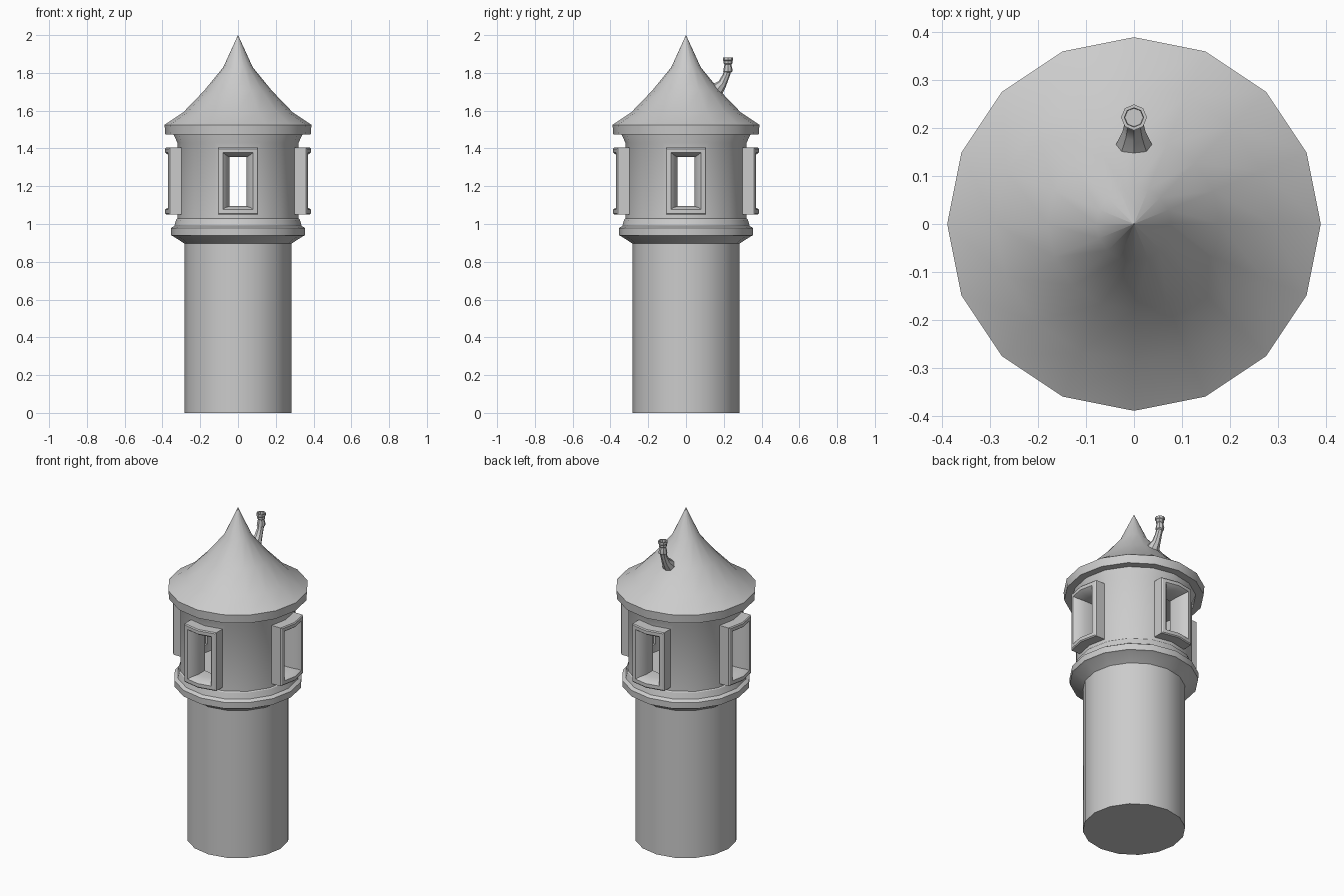
import bpy, bmesh, math
from mathutils import Vector, Matrix

if "Cube" in bpy.data.objects:
    bpy.data.objects.remove(bpy.data.objects["Cube"])

grey = bpy.data.materials.new("stone grey")
grey.diffuse_color = (0.6, 0.6, 0.6, 1)
grey.use_nodes = True
grey.node_tree.nodes["Principled BSDF"].inputs["Base Color"].default_value = grey.diffuse_color


def finish(name, bm, smooth=True):
    bmesh.ops.remove_doubles(bm, verts=bm.verts, dist=1e-5)
    bmesh.ops.recalc_face_normals(bm, faces=bm.faces)
    me = bpy.data.meshes.new(name)
    bm.to_mesh(me)
    bm.free()
    me.materials.append(grey)
    ob = bpy.data.objects.new(name, me)
    bpy.context.collection.objects.link(ob)
    if smooth:
        shade(ob)
    return ob


def activate(ob):
    bpy.ops.object.select_all(action='DESELECT')
    ob.select_set(True)
    bpy.context.view_layer.objects.active = ob


def shade(ob):
    activate(ob)
    bpy.ops.object.shade_smooth_by_angle(angle=math.radians(30))


def skin(bm, loops, close=False, caps=True):
    """Bridge equal-sized rings of points with quads."""
    rings = [[bm.verts.new(p) for p in loop] for loop in loops]
    n = len(rings[0])
    pairs = list(zip(rings, rings[1:])) + ([(rings[-1], rings[0])] if close else [])
    for a, b in pairs:
        for i in range(n):
            j = (i + 1) % n
            bm.faces.new((a[i], a[j], b[j], b[i]))
    if caps and not close:
        bm.faces.new(rings[0])
        bm.faces.new(rings[-1])


def lathe(name, profile, n=16, smooth=True):
    bm = bmesh.new()
    skin(bm, [[(r * math.cos(2 * math.pi * i / n), r * math.sin(2 * math.pi * i / n), z)
               for i in range(n)] for r, z in profile])
    return finish(name, bm, smooth)


def box(name, size, centre):
    bm = bmesh.new()
    bmesh.ops.create_cube(bm, size=1, matrix=Matrix.Translation(centre) @ Matrix.Diagonal((*size, 1)))
    return finish(name, bm, False)


# tower shaft
lathe("tower_shaft", [(0.283, 0), (0.283, 0.90)])

# lookout room with collar and cornice, hollow, with four window openings
room = lathe("lookout_room", [(0.28, 0.894), (0.343, 0.935), (0.355, 0.94), (0.356, 0.978),
                              (0.337, 0.99), (0.327, 1.025), (0.321, 1.03), (0.321, 1.43),
                              (0.342, 1.476), (0.342, 1.485)], smooth=False)
cutters = [lathe("room_cutter", [(0.265, 1.03), (0.265, 1.43)], smooth=False),
           box("window_cutter_x", (1, 0.13, 0.29), (0, 0, 1.222)),
           box("window_cutter_y", (0.13, 1, 0.29), (0, 0, 1.222))]
for c in cutters:
    c.hide_render = True
    mod = room.modifiers.new("cut", 'BOOLEAN')
    mod.operation = 'DIFFERENCE'
    mod.solver = 'EXACT'
    mod.object = c
    activate(room)
    bpy.ops.object.modifier_apply(modifier=mod.name)
for c in cutters:
    bpy.data.objects.remove(c)
shade(room)

# conical roof with eave band
lathe("roof", [(0.335, 1.474), (0.385, 1.474), (0.389, 1.525), (0.289, 1.592), (0.18, 1.705),
               (0.078, 1.83), (0.0004, 2.0)])

# window frames, bent to follow the wall: half width, bottom, top, radius
frame = [(0.106, 1.05, 1.404, 0.305), (0.106, 1.05, 1.404, 0.381), (0.100, 1.056, 1.398, 0.386),
         (0.080, 1.077, 1.378, 0.386), (0.068, 1.086, 1.368, 0.372),
         (0.046, 1.094, 1.354, 0.325), (0.046, 1.094, 1.354, 0.262)]
for k, side in enumerate(("right", "back", "left", "front")):
    rot = Matrix.Rotation(k * math.pi / 2, 3, 'Z')
    loops = []
    for w, lo, hi, r in frame:
        pts = [(w, lo), (w, hi), (0, hi), (-w, hi), (-w, lo), (0, lo)]
        loops.append([rot @ Vector((r - 0.199 * abs(y), y, z)) for y, z in pts])
    bm = bmesh.new()
    skin(bm, loops, close=True)
    finish("window_frame_" + side, bm)

# bent chimney pipe: y, z, radius, direction angle
pipe = [(0.135, 1.675, 0.046, 42), (0.165, 1.712, 0.038, 42), (0.192, 1.742, 0.024, 52),
        (0.212, 1.785, 0.019, 75), (0.218, 1.803, 0.019, 84), (0.221, 1.807, 0.024, 90),
        (0.222, 1.818, 0.024, 90), (0.222, 1.845, 0.018, 90), (0.222, 1.85, 0.023, 90),
        (0.222, 1.864, 0.023, 90), (0.222, 1.868, 0.027, 90), (0.222, 1.882, 0.027, 90),
        (0.222, 1.882, 0.020, 90), (0.222, 1.860, 0.019, 90)]
loops = []
for y, z, r, ang in pipe:
    t = math.radians(ang)
    loops.append([(r * math.cos(a), y + r * math.sin(a) * math.sin(t), z - r * math.sin(a) * math.cos(t))
                  for a in (i * math.pi / 4 for i in range(8))])
bm = bmesh.new()
skin(bm, loops)
finish("chimney_pipe", bm)
